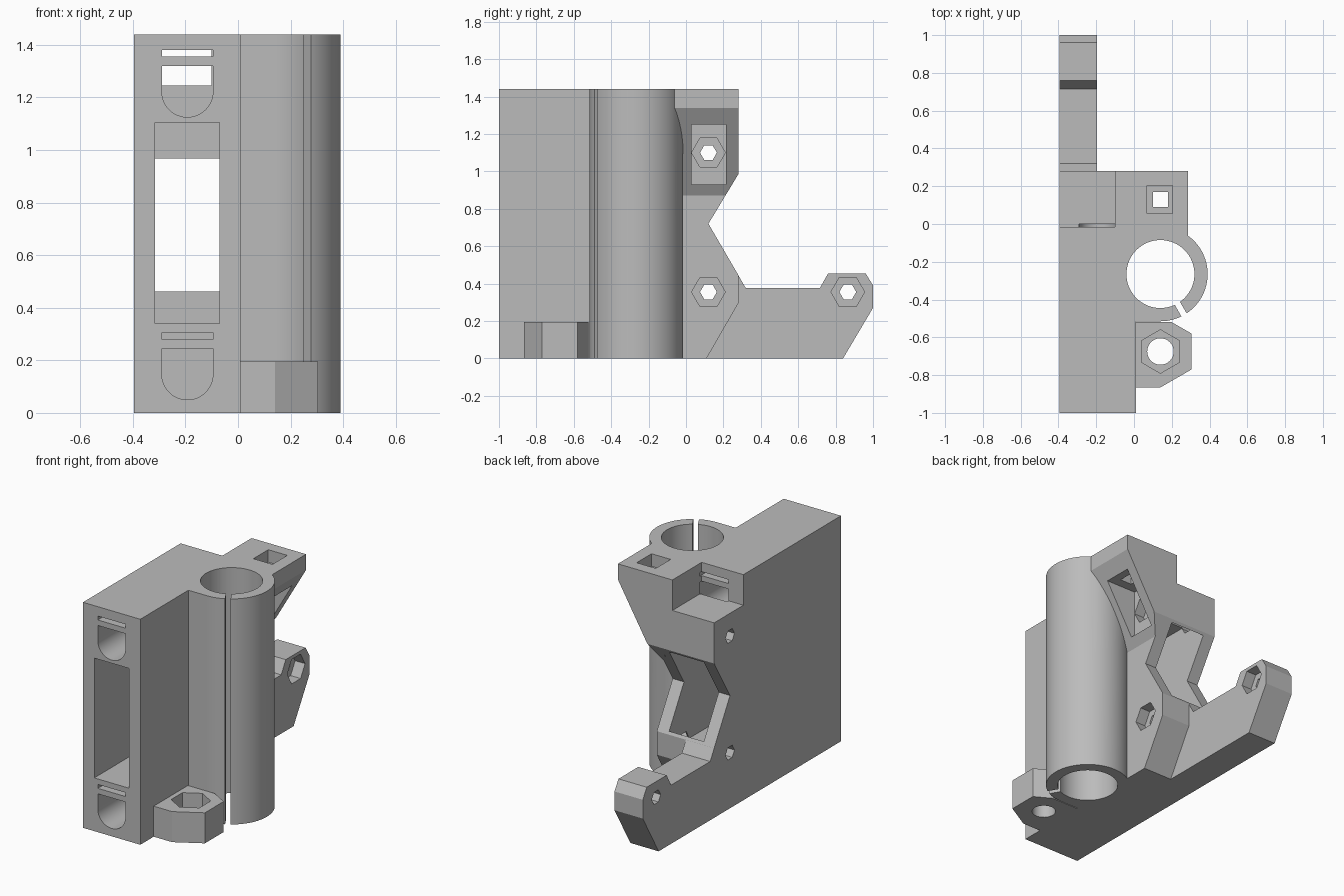
import bpy, bmesh, math
from mathutils import Vector

if "Cube" in bpy.data.objects:
    bpy.data.objects.remove(bpy.data.objects["Cube"], do_unlink=True)

grey = bpy.data.materials.new("light grey plastic")
grey.use_nodes = True
grey.diffuse_color = (0.5, 0.5, 0.5, 1)
grey.node_tree.nodes["Principled BSDF"].inputs["Base Color"].default_value = (0.5, 0.5, 0.5, 1)

TOP = 1.44
LEFT, FACE = -0.395, 0.01          # side faces of the main block
BORE = (0.14, -0.265)              # bearing axis


def prism(name, axis, points, lo, hi):
    """Extrude a 2D outline along an axis (remaining axes in x, y, z order)."""
    def place(p, d):
        v = list(p)
        v.insert("xyz".index(axis), d)
        return Vector(v)
    bm = bmesh.new()
    face = bm.faces.new([bm.verts.new(place(p, lo)) for p in points])
    ext = bmesh.ops.extrude_face_region(bm, geom=[face])["geom"]
    moved = [g for g in ext if isinstance(g, bmesh.types.BMVert)]
    shift = place((0, 0), hi - lo)
    bmesh.ops.translate(bm, verts=moved, vec=shift)
    bmesh.ops.recalc_face_normals(bm, faces=bm.faces)
    mesh = bpy.data.meshes.new(name)
    bm.to_mesh(mesh)
    bm.free()
    mesh.materials.append(grey)
    obj = bpy.data.objects.new(name, mesh)
    bpy.context.scene.collection.objects.link(obj)
    return obj


def arc(center, r, start, end, steps):
    angles = [math.radians(start + (end - start) * i / steps) for i in range(steps + 1)]
    return [(center[0] + r * math.cos(a), center[1] + r * math.sin(a)) for a in angles]


def ring(center, r, sides, start=0):
    return arc(center, r, start, start + 360, sides)[:-1]


def rect(a0, a1, b0, b1):
    return [(a0, b0), (a1, b0), (a1, b1), (a0, b1)]


def combine(target, other, operation):
    mod = target.modifiers.new(operation, 'BOOLEAN')
    mod.operation, mod.solver, mod.object = operation, 'EXACT', other
    bpy.context.view_layer.objects.active = target
    bpy.ops.object.modifier_apply(modifier=mod.name)
    bpy.data.objects.remove(other, do_unlink=True)


# Main block with the notched back
body = prism("rod_end_bracket", "x", [
    (-1, 0), (0.11, 0), (0.28, 0.295), (0.28, 0.445), (0.12, 0.72),
    (0.28, 0.985), (0.28, TOP), (-1, TOP)], LEFT, FACE)

# Thin rear arm
arm = prism("rear_arm", "x", [
    (0, 0), (0.84, 0), (1, 0.27), (1, 0.39), (0.96, 0.455), (0.76, 0.455),
    (0.715, 0.375), (0.32, 0.375), (0.12, 0.72), (0, 0.72)], LEFT, -0.195)

# Bearing sleeve, blended into the block
sleeve = prism("bearing_sleeve", "z",
               [(-0.02, -0.515)] + arc(BORE, 0.25, -90, 126, 48), 0, TOP)

# Overhanging rear shoulder, trimmed by the back notch
shoulder = prism("rear_shoulder", "y", [
    (-0.02, 0.87), (FACE, 0.87), (0.285, 1.34), (0.285, TOP), (-0.02, TOP)], -0.265, 0.28)
notch = prism("notch_cutter", "x", [(0.12, 0.72), (0.3, 1.018), (0.3, 0.422)], -0.1, 0.5)
combine(shoulder, notch, 'DIFFERENCE')

# Screw lug at the foot of the sleeve
lug = prism("nut_lug", "z", [
    (-0.02, -0.52), (0.2, -0.52), (0.305, -0.58), (0.305, -0.77),
    (0.14, -0.865), (-0.02, -0.865)], 0, 0.195)

for part in (arm, sleeve, shoulder, lug):
    combine(body, part, 'UNION')

cutters = []


def cut(axis, points, lo, hi):
    cutters.append(prism("cutter", axis, points, lo, hi))


# Bearing bore and its clamping slit
cut("z", ring(BORE, 0.18, 64), -0.1, 1.6)
along = Vector((0.5, -0.866))
across = Vector((0.866, 0.5)) * 0.016
axis_point = Vector(BORE)
cut("z", [tuple(axis_point + along * d + across * s)
          for d, s in ((0.15, -1), (0.28, -1), (0.28, 1), (0.15, 1))], -0.1, 1.6)

# Lug screw hole and nut recess
LUG = (0.14, -0.675)
cut("z", ring(LUG, 0.07, 32), -0.1, 0.3)
cut("z", ring(LUG, 0.115, 6, 30), 0.1, 0.3)

# Rod sockets and the thin slots beside them
for base, slot in ((0.05, 0.28), (1.125, 1.355)):
    socket = arc((-0.1925, base + 0.0975), 0.0975, 180, 360, 24)
    cut("y", socket + [(-0.095, base + 0.195), (-0.29, base + 0.195)], -1.1, 0)
    cut("y", rect(-0.29, -0.095, slot, slot + 0.025), -1.1, 0)

# Belt window
cut("y", rect(-0.315, -0.07, 0.34, 1.105), -1.1, 0.27)

# Open corner at the top of the back
cut("z", rect(-0.5, -0.1, -0.015, 0.4), 1.245, 1.6)

# Adjuster pocket in the shoulder and its square hole
cut("x", rect(0.03, 0.215, 0.93, 1.25), 0.02, 0.5)
cut("z", rect(0.07, 0.205, 0.055, 0.205), 1.36, 1.6)
cut("z", rect(0.1, 0.18, 0.09, 0.17), 1.1, 1.6)

# Cross screws with nut recesses
for y, z, face in ((0.12, 1.1, 0.02), (0.12, 0.355, FACE), (0.865, 0.355, -0.195)):
    cut("x", ring((y, z), 0.045, 6), -0.5, 0.1)
    cut("x", ring((y, z), 0.09, 6), face - 0.07, face + 0.1)

for cutter in cutters:
    combine(body, cutter, 'DIFFERENCE')

# Smooth curved walls, crisp edges
bpy.ops.object.select_all(action='DESELECT')
body.select_set(True)
bpy.context.view_layer.objects.active = body
bpy.ops.object.shade_smooth_by_angle(angle=math.radians(25))
